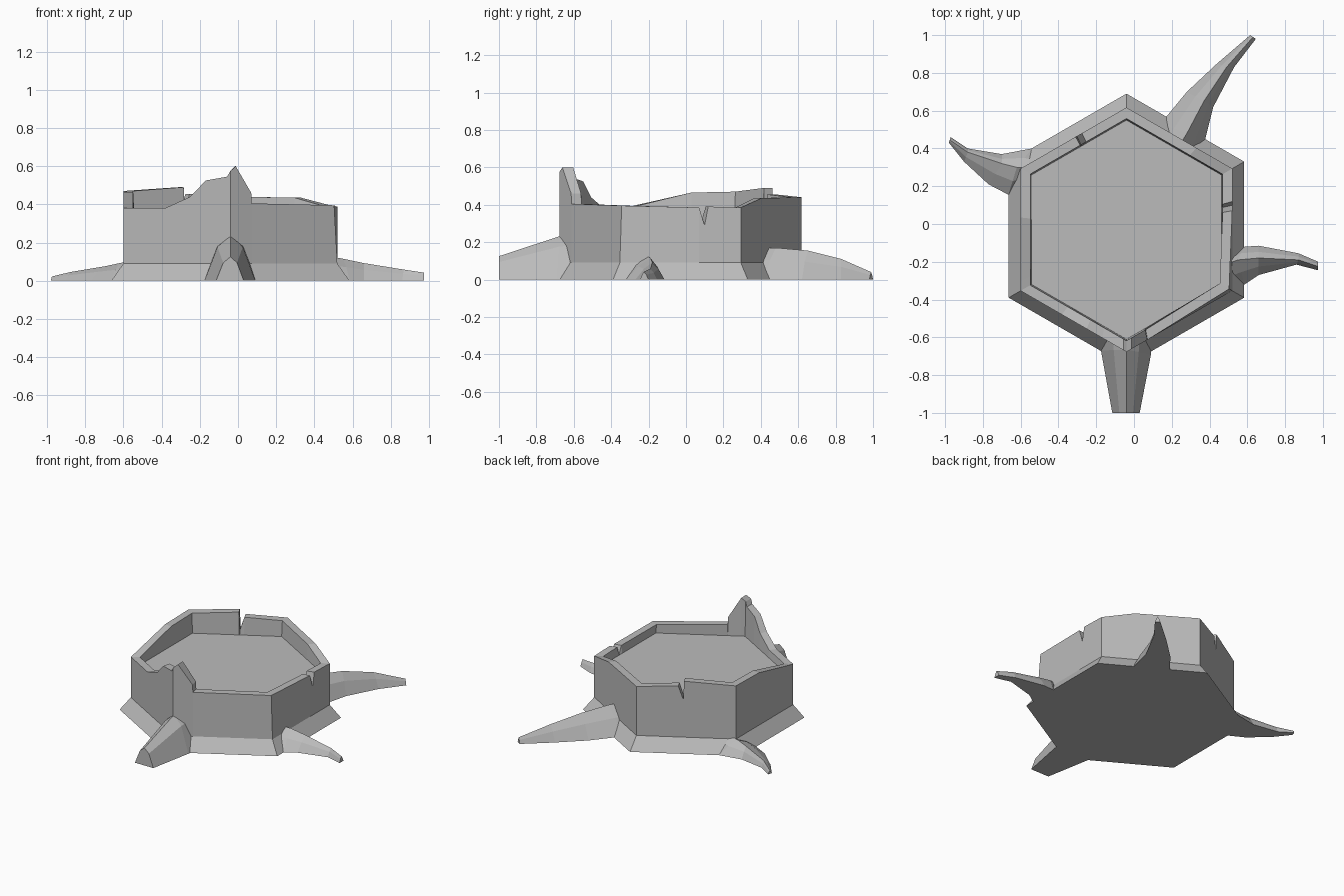
import bpy, bmesh, math
from mathutils import Vector

cube = bpy.data.objects.get("Cube")
if cube:
    bpy.data.objects.remove(cube, do_unlink=True)

grey = bpy.data.materials.new("weathered grey")
grey.use_nodes = True
TONE = (0.5, 0.5, 0.5, 1)
grey.diffuse_color = TONE
grey.node_tree.nodes["Principled BSDF"].inputs["Base Color"].default_value = TONE


def finish(bm, name):
    bmesh.ops.recalc_face_normals(bm, faces=bm.faces)
    mesh = bpy.data.meshes.new(name)
    bm.to_mesh(mesh)
    bm.free()
    mesh.materials.append(grey)
    bpy.context.collection.objects.link(bpy.data.objects.new(name, mesh))


def loft(name, rings, close):
    """Skin a list of equal point rings; cap both ends."""
    bm = bmesh.new()
    rows = [[bm.verts.new(p) for p in ring] for ring in rings]
    n = len(rows[0])
    for a, b in zip(rows, rows[1:]):
        for i in range(n):
            j = (i + 1) % n
            bm.faces.new((a[i], a[j], b[j], b[i]))
    bm.faces.new(rows[0])
    bm.faces.new(rows[-1])
    finish(bm, name)


CENTRE = Vector((-0.04, -0.03, 0))


def hex_point(pos, radius, z):
    """Point on a hexagon; whole numbers of pos are corners, clockwise from the back."""
    def corner(k):
        a = math.radians(90 - 60 * k)
        return Vector((math.cos(a), math.sin(a), 0))
    k = math.floor(pos)
    p = corner(k).lerp(corner(k + 1), pos - k) * radius + CENTRE
    p.z = z
    return p


# Broken rim: position round the hexagon and height, with notches and a splinter
RIM = [(0, .44), (.66, .435), (1, .385), (1.27, .39), (1.3, .29), (1.345, .385),
       (2, .395), (2.8, .405), (2.805, .46), (2.95, .6), (3, .575), (3.03, .545),
       (3.23, .525), (3.375, .44), (3.61, .38), (4, .38), (4.08, .39), (4.6, .465),
       (5, .47), (5.52, .49), (5.53, .36), (5.58, .455)]


def ring(radius, z=None):
    return [hex_point(p, radius * (0.97 if p == 2 and z is None else 1),
                      h if z is None else min(z, h)) for p, h in RIM]


# Stump: flared foot, wall, rim, recessed floor
FLOOR = 0.33
floor_ring = [hex_point(p, 0.58, FLOOR) for p, h in RIM]
inner_rim = [Vector((q.x, q.y, max(q.z, FLOOR))) for q in ring(0.588)]
loft("stump", [ring(0.72, 0), ring(0.647, 0.09), ring(0.647), inner_rim, floor_ring], True)


def root(name, sections, mid=0.5, bulge=0.62):
    """Each section is left foot (x, y), ridge (x, y, z), right foot (x, y)."""
    rings = []
    for left, ridge, right in sections:
        a, r, b = Vector((*left, 0)), Vector(ridge), Vector((*right, 0))
        s, t = a.lerp(r, mid), b.lerp(r, mid)
        s.z = t.z = r.z * bulge
        rings.append([a, s, r, t, b])
    loft(name, rings, True)


root("front_root", [
    ((-.18, -.55), (-.04, -.55, .25), (.1, -.55)),
    ((-.175, -.67), (-.04, -.665, .235), (.09, -.69)),
    ((-.115, -1), (-.04, -1, .125), (.03, -1))], 0.5, 0.75)

root("left_root", [
    ((.47, -.18), (.47, -.22, .13), (.47, -.36)),
    ((.585, -.12), (.55, -.19, .115), (.585, -.32)),
    ((.66, -.115), (.66, -.18, .092), (.66, -.27)),
    ((.87, -.155), (.87, -.19, .058), (.86, -.215)),
    ((.975, -.2), (.975, -.225, .042), (.975, -.245))])

root("back_root", [
    ((.1, .46), (.25, .43, .17), (.33, .34)),
    ((.14, .53), (.28, .48, .17), (.37, .42)),
    ((.28, .7), (.37, .65, .155), (.42, .62)),
    ((.44, .85), (.49, .83, .11), (.53, .83)),
    ((.615, 1), (.63, .99, .04), (.645, .98))])

root("right_root", [
    ((-.52, .2), (-.54, .3, .11), (-.5, .37)),
    ((-.665, .155), (-.62, .3, .092), (-.54, .4)),
    ((-.77, .21), (-.7, .32, .075), (-.7, .37)),
    ((-.9, .33), (-.88, .38, .045), (-.88, .4)),
    ((-.98, .43), (-.975, .445, .022), (-.97, .46))])
